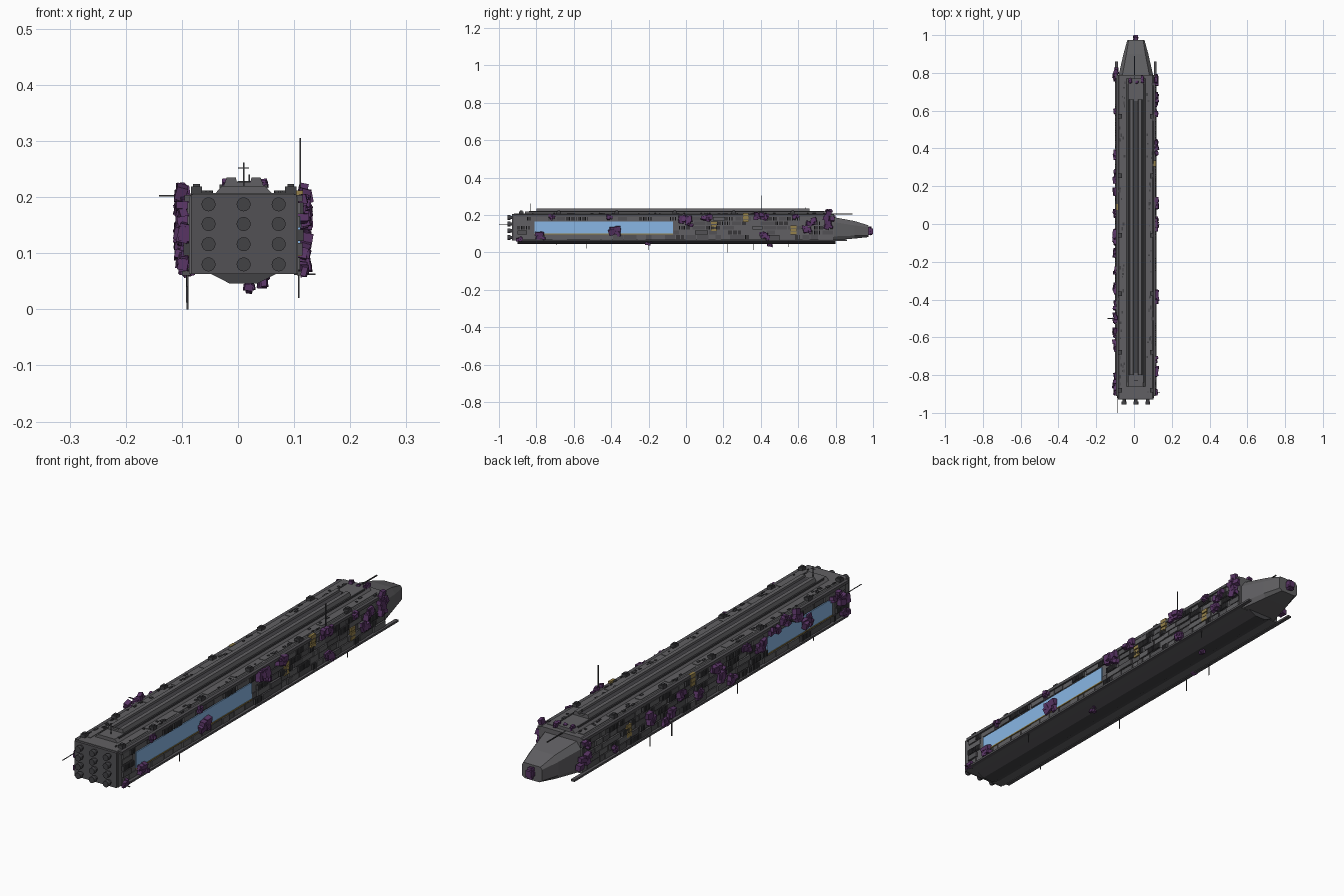
import bpy, bmesh, math, random
from mathutils import Matrix, Vector, Euler

random.seed(7)
CX = 0.01          # hull centre line
HW = 0.097         # hull half width


def mat(name, col):
    m = bpy.data.materials.new(name)
    m.diffuse_color = (*col, 1)
    return m


HULL = mat("hull_grey", (0.12, 0.118, 0.125))
DARK = mat("dark_grey", (0.055, 0.054, 0.06))
MID = mat("mid_grey", (0.085, 0.083, 0.09))
PURPLE = mat("purple", (0.10, 0.035, 0.13))
BLUE = mat("blue_glow", (0.25, 0.47, 0.78))
GOLD = mat("gold", (0.30, 0.22, 0.07))


def finish(name, bm, m):
    bmesh.ops.recalc_face_normals(bm, faces=bm.faces)
    me = bpy.data.meshes.new(name)
    bm.to_mesh(me)
    bm.free()
    me.materials.append(m)
    ob = bpy.data.objects.new(name, me)
    bpy.context.collection.objects.link(ob)
    return ob


def box(bm, c, s, rot=(0, 0, 0)):
    M = Matrix.Translation(c) @ Euler(rot).to_matrix().to_4x4() @ Matrix.Diagonal((*s, 1))
    bmesh.ops.create_cube(bm, size=1, matrix=M)


def span(bm, x, y, z):
    box(bm, [(a + b) / 2 for a, b in (x, y, z)], [abs(b - a) for a, b in (x, y, z)])


def loft(bm, rings):
    vs = [[bm.verts.new(p) for p in r] for r in rings]
    n = len(vs[0])
    for a, b in zip(vs, vs[1:]):
        for i in range(n):
            bm.faces.new((a[i], a[(i + 1) % n], b[(i + 1) % n], b[i]))
    bm.faces.new(vs[0])
    bm.faces.new(vs[-1])


def section(y, pts):
    """Mirror a right half outline (offset, z), listed bottom to top, about the centre line."""
    return [(CX + x, y, z) for x, z in pts] + [(CX - x, y, z) for x, z in reversed(pts)]


# main hull
bm = bmesh.new()
prof = [(HW, 0.063), (HW, 0.2), (HW - 0.008, 0.207)]
loft(bm, [section(-0.92, prof), section(0.79, prof)])
finish("hull", bm, HULL)

# tapering bow with chamfered edges
bm = bmesh.new()
loft(bm, [section(0.77, [(0.085, 0.064), (0.095, 0.085), (0.095, 0.165), (0.075, 0.192)]),
          section(0.90, [(0.055, 0.074), (0.066, 0.09), (0.066, 0.145), (0.05, 0.168)]),
          section(0.975, [(0.032, 0.082), (0.045, 0.09), (0.045, 0.135), (0.038, 0.145)])])
finish("bow", bm, HULL)

# keel
bm = bmesh.new()
k = [(0.025, 0.046), (0.06, 0.064)]
loft(bm, [section(-0.90, k), section(0.80, k)])
finish("keel", bm, DARK)

# stepped dorsal spine with a sunken channel
bm = bmesh.new()
s = [(0.052, 0.205), (0.038, 0.22)]
loft(bm, [section(-0.86, s), section(0.77, s)])
s = [(0.036, 0.219), (0.03, 0.235), (0.014, 0.235), (0.012, 0.227)]
loft(bm, [section(-0.80, s), section(0.66, s)])
finish("dorsal_spine", bm, HULL)
bm = bmesh.new()
for sx in (-1, 1):
    span(bm, (CX + sx * 0.037, CX + sx * 0.043), (-0.84, 0.74), (0.215, 0.222))
span(bm, (CX - 0.011, CX + 0.011), (-0.79, 0.65), (0.225, 0.2285))
finish("spine_trim", bm, DARK)

# bottom side rails and upper belts
bm = bmesh.new()
for sx in (-1, 1):
    span(bm, (CX + sx * 0.095, CX + sx * 0.11), (-0.9, 0.86), (0.06, 0.068))
    span(bm, (CX + sx * 0.09, CX + sx * 0.105), (-0.91, 0.79), (0.192, 0.204))
finish("side_rails", bm, MID)

# stern plate and 3 x 4 engine nozzles
bm = bmesh.new()
span(bm, (CX - 0.094, CX + 0.094), (-0.93, -0.91), (0.063, 0.205))
finish("stern_plate", bm, MID)
bm = bmesh.new()
for x in (-0.0625, 0, 0.0625):
    for z in (0.08, 0.116, 0.152, 0.187):
        for d, r, y in ((0.03, 0.009, -0.935), (0.016, 0.0125, -0.947)):
            bmesh.ops.create_cone(bm, cap_ends=True, segments=16, radius1=r, radius2=r, depth=d,
                                  matrix=Matrix.Translation((CX + x, y, z)) @ Matrix.Rotation(math.pi / 2, 4, 'X'))
finish("engine_nozzles", bm, DARK)

# blue bay windows with gold sills
bays = {1: (-0.81, -0.07), -1: (-0.81, -0.39)}
bm, sill = bmesh.new(), bmesh.new()
for sx, y in bays.items():
    span(bm, (CX + sx * 0.09, CX + sx * 0.101), y, (0.10, 0.165))
    span(sill, (CX + sx * 0.09, CX + sx * 0.103), y, (0.095, 0.1))
finish("bay_windows", bm, BLUE)
for y, z, sx in ((0.15, 0.14, 1), (0.32, 0.187, 1), (0.575, 0.12, 1), (0.09, 0.18, -1), (0.5, 0.13, -1)):
    for dz in (-0.018, 0, 0.018):
        box(sill, (CX + sx * 0.1, y, z + dz), (0.012, 0.03, 0.014))
finish("gold_hatches", sill, GOLD)

# side armour plates and thin ribs, left clear of the bays
plates, darks, ribs = bmesh.new(), bmesh.new(), bmesh.new()
for sx, (b0, b1) in bays.items():
    for z0, z1 in ((0.07, 0.092), (0.096, 0.118), (0.122, 0.142), (0.146, 0.166), (0.17, 0.19)):
        y = -0.9
        while y < 0.76:
            w = random.uniform(0.025, 0.08)
            inside = y + w > b0 and y < b1 and z0 > 0.094 and z1 < 0.168
            if not inside:
                t = random.uniform(0.099, 0.106)
                if random.random() < 0.25:
                    for i in range(int(w / 0.009)):
                        span(ribs, (CX + sx * 0.09, CX + sx * 0.107), (y + i * 0.009, y + i * 0.009 + 0.004), (z0, z1))
                else:
                    span(random.choice((plates, darks)), (CX + sx * 0.09, CX + sx * t), (y, min(y + w, 0.785)), (z0, z1))
            y += w + 0.004
finish("side_plates", plates, HULL)
finish("dark_side_plates", darks, MID)
finish("side_ribs", ribs, DARK)

# deck turrets and small deck fittings
bm = bmesh.new()
for sx in (-1, 1):
    for y in (0.57, 0.255, -0.06, -0.37, -0.68, -0.88):
        box(bm, (CX + sx * 0.084, y, 0.212), (0.02, 0.024, 0.014))
        box(bm, (CX + sx * 0.084, y, 0.22), (0.012, 0.014, 0.006))
    for i in range(40):
        box(bm, (CX + sx * random.uniform(0.058, 0.09), random.uniform(-0.89, 0.77), 0.208),
            (random.uniform(0.004, 0.01), random.uniform(0.006, 0.02), 0.007))
finish("deck_fittings", bm, DARK)

# deck panel strips and raised forward plate
bm = bmesh.new()
for sx in (-1, 1):
    for y in range(9):
        span(bm, (CX + sx * 0.057, CX + sx * 0.082), (-0.88 + y * 0.184, -0.71 + y * 0.184), (0.2, 0.209))
finish("deck_panels", bm, HULL)


# purple growths: clusters of tumbled blocks
def clump(bm, x, y, z, r, n=6):
    for i in range(n):
        o = Vector((random.uniform(-0.2, 0.2), random.uniform(-0.9, 0.9), random.uniform(-0.7, 0.7))) * r
        s = [r * random.uniform(0.6, 1.2) for _ in range(3)]
        s[0] = min(s[0], 0.02)
        box(bm, Vector((x, y, z)) + o, s, [random.uniform(-0.3, 0.3) for _ in range(3)])


bm = bmesh.new()
right = [(-0.72, 0.187, 0.014), (-0.78, 0.085, 0.022), (-0.41, 0.19, 0.014), (-0.38, 0.115, 0.026),
         (0.0, 0.18, 0.03), (0.02, 0.155, 0.02), (0.11, 0.19, 0.025), (0.39, 0.197, 0.022),
         (0.42, 0.185, 0.018), (0.42, 0.085, 0.026), (0.59, 0.19, 0.016), (0.645, 0.12, 0.022),
         (0.67, 0.16, 0.024), (0.76, 0.195, 0.024), (0.765, 0.15, 0.022), (-0.89, 0.07, 0.014)]
left = [(0.79, 0.12, 0.028), (0.78, 0.18, 0.018), (0.6, 0.1, 0.016), (0.37, 0.13, 0.026), (0.25, 0.09, 0.03),
        (0.17, 0.15, 0.022), (0.06, 0.12, 0.022), (-0.05, 0.18, 0.024), (-0.1, 0.13, 0.03), (-0.15, 0.09, 0.022),
        (-0.25, 0.18, 0.02), (-0.34, 0.16, 0.026), (-0.43, 0.19, 0.02), (-0.5, 0.2, 0.024), (-0.58, 0.19, 0.028),
        (-0.64, 0.14, 0.024), (-0.82, 0.17, 0.022), (-0.87, 0.13, 0.03), (-0.88, 0.09, 0.02)]
for sx, spots in ((1, right), (-1, left)):
    for y, z, r in spots:
        clump(bm, CX + sx * 0.107, y, z, r)
for x, y, z, r in ((-0.02, 0.76, 0.219, 0.012), (0.015, 0.755, 0.22, 0.012), (0.045, 0.765, 0.217, 0.014),
                   (0.02, 0.45, 0.043, 0.016), (0.045, -0.2, 0.052, 0.016), (0.01, 0.975, 0.115, 0.02)):
    clump(bm, x, y, z, r)
box(bm, (0.01, 0.985, 0.115), (0.024, 0.03, 0.026))
finish("purple_growths", bm, PURPLE)

# antennas (thin masts and cross bars)
bm = bmesh.new()
T = 0.0015
for x, y, z0, z1 in ((0.111, 0.405, 0.19, 0.305), (0.01, -0.83, 0.215, 0.262), (0.108, -0.53, 0.02, 0.07),
                     (-0.09, 0.22, 0.0, 0.07), (-0.09, 0.36, 0.012, 0.07), (-0.091, -0.2, 0.012, 0.07),
                     (-0.09, -0.69, 0.04, 0.07), (0.108, 0.55, 0.03, 0.07), (0.02, 0.64, 0.2, 0.24)):
    span(bm, (x - T, x + T), (y - T, y + T), (z0, z1))
span(bm, (0.0, 0.02), (-0.831, -0.829), (0.251, 0.253))
span(bm, (-0.141, -0.09), (-0.502, -0.498), (0.201, 0.204))
span(bm, (-0.091, -0.088), (-1.0, -0.9), (0.15, 0.152))
span(bm, (0.1, 0.138), (-0.892, -0.889), (0.061, 0.064))
span(bm, (0.0, 0.004), (0.77, 0.89), (0.204, 0.208))
finish("antennas", bm, DARK)
